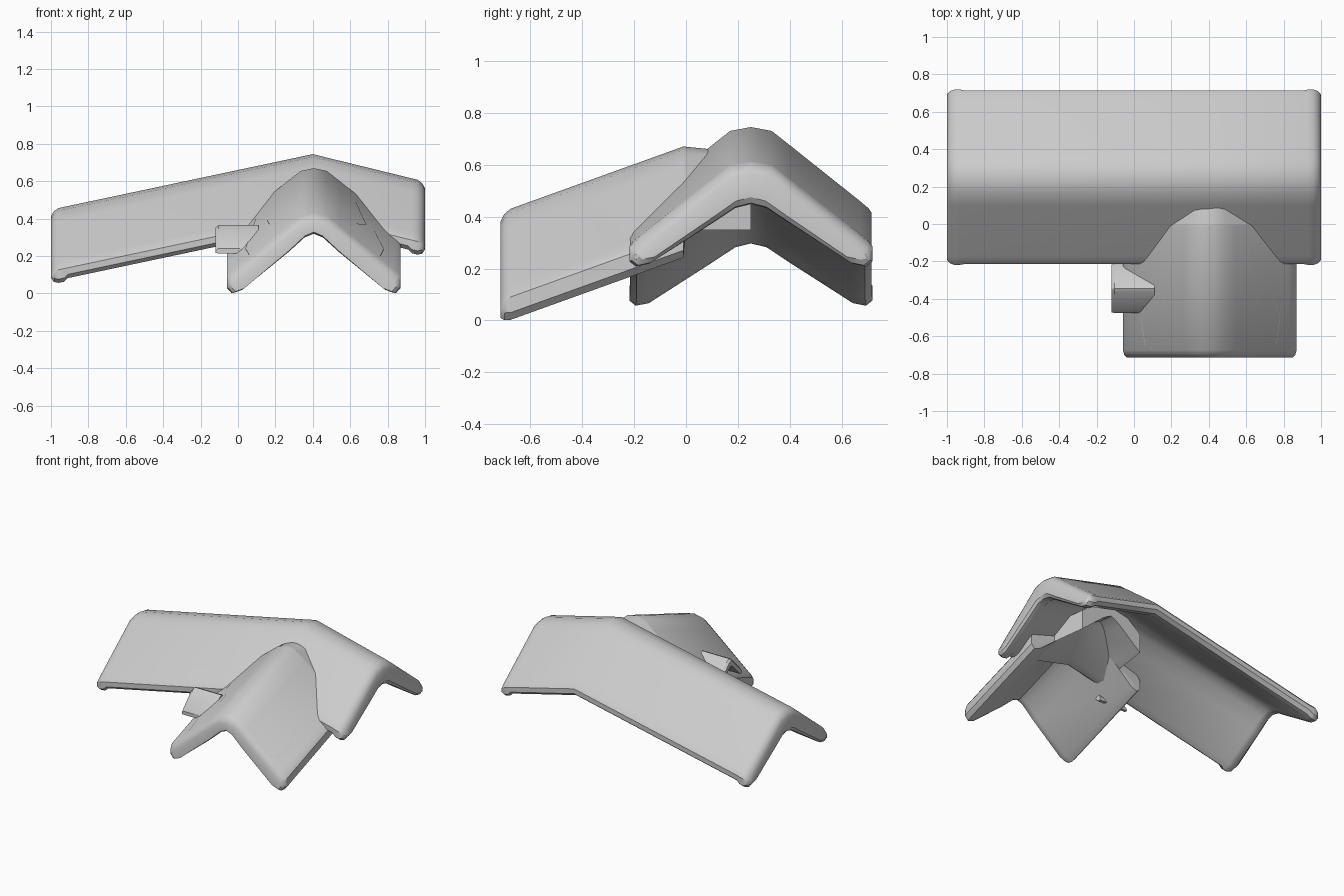
import bpy, bmesh, math
from mathutils import Vector

cube = bpy.data.objects.get("Cube")
if cube:
    bpy.data.objects.remove(cube, do_unlink=True)

# single stone-grey colour
grey = bpy.data.materials.new("stone_grey")
grey.use_nodes = True
GREY = (0.6, 0.6, 0.6, 1)
grey.diffuse_color = GREY
grey.node_tree.nodes["Principled BSDF"].inputs["Base Color"].default_value = GREY


def finish(name, bm):
    bmesh.ops.recalc_face_normals(bm, faces=bm.faces)
    mesh = bpy.data.meshes.new(name)
    bm.to_mesh(mesh)
    bm.free()
    mesh.materials.append(grey)
    obj = bpy.data.objects.new(name, mesh)
    bpy.context.collection.objects.link(obj)
    bpy.ops.object.select_all(action="DESELECT")
    obj.select_set(True)
    bpy.context.view_layer.objects.active = obj
    bpy.ops.object.shade_smooth_by_angle(angle=math.radians(32))


def drop(profile, h):
    """Height of a half profile at a distance from the ridge."""
    for (h0, z0), (h1, z1) in zip(profile, profile[1:]):
        if abs(h) <= h1:
            return z0 + (z1 - z0) * (abs(h) - h0) / (h1 - h0)
    return profile[-1][1]


def gable(name, top, under, stations, place):
    """Bent roof slab; a station is (along, ridge z, edge rounding, lip, kept width)."""
    bm = bmesh.new()
    rings = []
    for along, ridge, rounding, lip, width in stations:
        ring = []
        for half, shift, side in ((top, -0.035 * rounding, 1),
                                  (under, 0.022 * rounding - lip, -1)):
            spread = [-h for h, _ in reversed(half[1:])] + [h for h, _ in half]
            for h in spread[::side]:
                z = ridge + drop(half, h * width) + shift
                across = h * width * (1 - 0.05 * rounding + 0.5 * lip)
                ring.append(bm.verts.new(place(along, across, z)))
        rings.append(ring)
    count = len(rings[0])
    for a, b in zip(rings, rings[1:]):
        for i in range(count):
            j = (i + 1) % count
            bm.faces.new((a[i], a[j], b[j], b[i]))
    # end faces, strip by strip between the top and the underside
    for ring in (rings[0], rings[-1]):
        for i in range(count // 2 - 1):
            bm.faces.new((ring[i], ring[i + 1], ring[count - 2 - i], ring[count - 1 - i]))
    finish(name, bm)


# main roof: ridge runs along x and peaks off-centre
main_top = [(0, 0), (0.08, -0.015), (0.15, -0.07), (0.42, -0.285),
            (0.452, -0.312), (0.465, -0.33)]
main_under = [(0, -0.145), (0.06, -0.16), (0.15, -0.22), (0.39, -0.375),
              (0.44, -0.385), (0.465, -0.365)]


def main_ridge(x):
    return 0.745 - (0.212 * (0.4 - x) if x < 0.4 else 0.245 * (x - 0.4))


main_steps = [(-1, 1, 0), (-0.985, 0.35, 0.012), (-0.96, 0, 0.015), (-0.93, 0, 0.015),
              (-0.91, 0, 0), (0.4, 0, 0), (0.91, 0, 0), (0.93, 0, 0.015),
              (0.96, 0, 0.015), (0.985, 0.35, 0.012), (1, 1, 0)]
gable("main_roof", main_top, main_under,
      [(x, main_ridge(x), r, lip, 1) for x, r, lip in main_steps],
      lambda a, c, z: Vector((a, 0.25 + c, z)))

# front wing: ridge climbs along y, then its narrowed tail runs under the main roof
wing_top = [(0, 0), (0.07, -0.015), (0.14, -0.07), (0.42, -0.295),
            (0.452, -0.32), (0.465, -0.34)]
wing_under = [(0, -0.11), (0.05, -0.13), (0.14, -0.21), (0.39, -0.41),
              (0.44, -0.428), (0.465, -0.4)]


def wing_ridge(y):
    return 0.67 + (0.36 * (y + 0.01) if y < -0.01 else -0.1 * (y + 0.01))


wing_steps = [(-0.715, 1, 0, 1), (-0.7, 0.35, 0, 1), (-0.675, 0, 0, 1),
              (-0.01, 0, 0, 1), (0, 0, 0, 0.6), (0.25, 0, 0, 0.53)]
gable("front_wing_roof", wing_top, wing_under,
      [(y, wing_ridge(y), r, lip, w) for y, r, lip, w in wing_steps],
      lambda a, c, z: Vector((0.405 + c, a, z)))

# small side gable on the wing's right slope
small_top = [(0, 0), (0.02, -0.008), (0.12, -0.11), (0.13, -0.125)]
small_under = [(0, -0.05), (0.015, -0.058), (0.11, -0.15), (0.13, -0.15)]
gable("small_side_gable", small_top, small_under,
      [(-0.12, 0.36, 0.25, 0, 1), (-0.105, 0.365, 0, 0, 1), (0.11, 0.365, 0, 0, 1)],
      lambda a, c, z: Vector((a, -0.345 + c, z)))


# worn cracks: hairline slivers laid along the slopes
def cracks(name, paths, surface):
    bm = bmesh.new()
    for path in paths:
        rows = [[bm.verts.new(surface(along, across + d) + Vector((0, 0, 0.003)))
                 for d in (-0.002, 0.002)] for along, across in path]
        for a, b in zip(rows, rows[1:]):
            bm.faces.new((a[0], a[1], b[1], b[0]))
    finish(name, bm)


cracks("main_roof_cracks",
       [[(-0.84, 0.26), (-0.73, 0.27), (-0.48, 0.23)], [(-0.83, 0.34), (-0.65, 0.34)],
        [(-0.43, 0.345), (-0.27, 0.34), (-0.12, 0.35)],
        [(0.1, 0.38), (0.18, 0.39), (0.26, 0.38)],
        [(-0.84, -0.27), (-0.7, -0.26), (-0.48, -0.22)],
        [(-0.86, -0.34), (-0.5, -0.345), (-0.28, -0.335), (0.1, -0.35)]],
       lambda a, c: Vector((a, 0.25 + c, main_ridge(a) + drop(main_top, c))))
cracks("wing_cracks",
       [[(-0.65, -0.345), (-0.52, -0.365), (-0.2, -0.31)],
        [(-0.45, -0.235), (-0.35, -0.25)],
        [(-0.45, 0.23), (-0.35, 0.28), (-0.14, 0.225)],
        [(-0.65, 0.355), (-0.5, 0.375), (-0.35, 0.325)]],
       lambda a, c: Vector((0.405 + c, a, wing_ridge(a) + drop(wing_top, c))))
